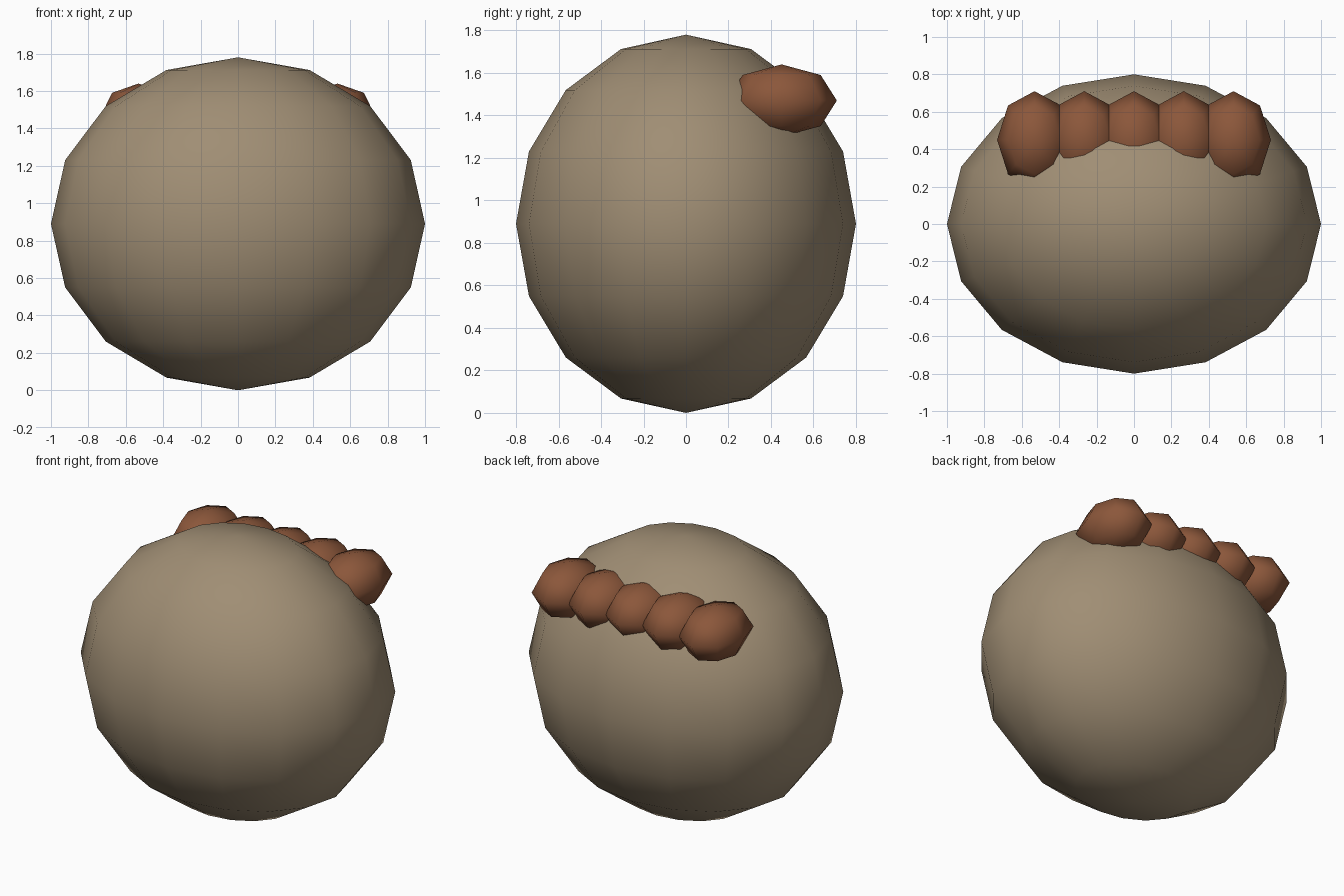
import bpy

if "Cube" in bpy.data.objects:
    bpy.data.objects.remove(bpy.data.objects["Cube"])


def material(name, colour):
    m = bpy.data.materials.new(name)
    m.diffuse_color = (*colour, 1)
    m.use_nodes = True
    m.node_tree.nodes["Principled BSDF"].inputs["Base Color"].default_value = m.diffuse_color
    return m


def ellipsoid(name, centre, radii, segments, rings, mat):
    bpy.ops.mesh.primitive_uv_sphere_add(
        segments=segments, ring_count=rings, radius=1, location=centre)
    ob = bpy.context.object
    ob.name = name
    ob.scale = radii
    bpy.ops.object.transform_apply(location=False, rotation=False, scale=True)
    bpy.ops.object.shade_smooth()
    ob.data.materials.append(mat)
    return ob


stone = material("tan stone", (0.35, 0.27, 0.175))
brown = material("red brown", (0.26, 0.095, 0.043))

# Large squashed body
ellipsoid("body", (0, 0, 0.89), (1.0, 0.8, 0.89), 16, 8, stone)

# Row of five overlapping lumps along the upper back
for i in range(5):
    ellipsoid(f"back_lump_{i + 1}", ((i - 2) * 0.266, 0.45, 1.47),
              (0.2, 0.26, 0.17), 8, 4, brown)
